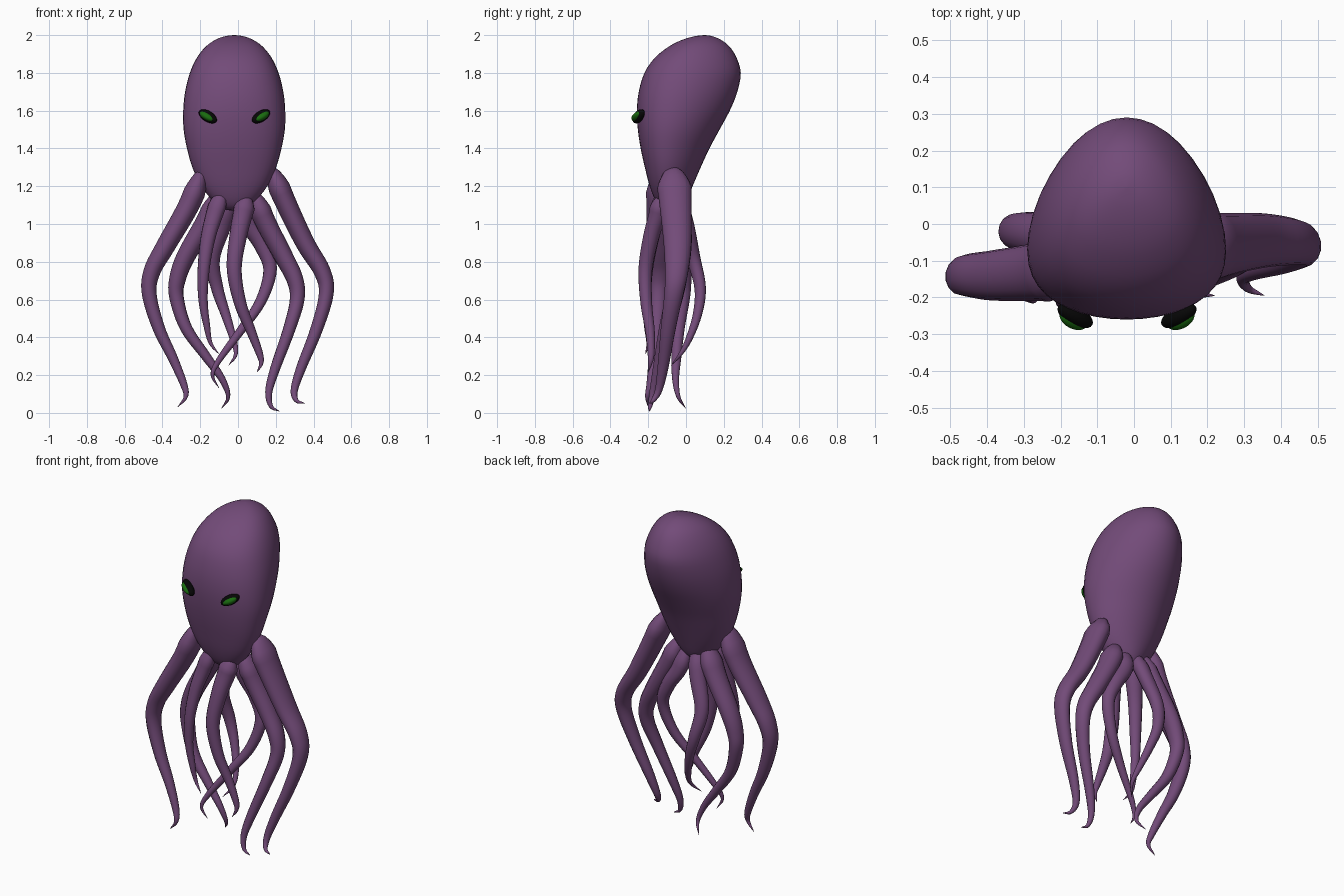
import bpy, bmesh, math
from mathutils import Vector, Matrix


def material(name, rgb):
    m = bpy.data.materials.new(name)
    m.diffuse_color = (*rgb, 1)
    return m


SKIN = material("purple_skin", (0.17, 0.07, 0.19))
BLACK = material("black_rim", (0.002, 0.002, 0.002))
GREEN = material("green_eye", (0.01, 0.15, 0.005))


def spline(keys, steps):
    """Catmull-Rom through tuples of any length."""
    keys = [tuple(2 * a - b for a, b in zip(keys[0], keys[1]))] + list(keys) + \
           [tuple(2 * a - b for a, b in zip(keys[-1], keys[-2]))]
    out = []
    for p0, p1, p2, p3 in zip(keys, keys[1:], keys[2:], keys[3:]):
        for i in range(steps):
            t = i / steps
            out.append(tuple(0.5 * (2 * b + (c - a) * t + (2 * a - 5 * b + 4 * c - d) * t * t
                                    + (3 * b - a - 3 * c + d) * t ** 3)
                             for a, b, c, d in zip(p0, p1, p2, p3)))
    return out + [keys[-2]]


def loft(name, rings, mat):
    """Skin a list of closed rings, capping both ends."""
    bm = bmesh.new()
    rows = [[bm.verts.new(p) for p in ring] for ring in rings]
    n = len(rows[0])
    for a, b in zip(rows, rows[1:]):
        for i in range(n):
            j = (i + 1) % n
            bm.faces.new((a[i], a[j], b[j], b[i]))
    bm.faces.new(rows[0])
    bm.faces.new(rows[-1])
    bmesh.ops.recalc_face_normals(bm, faces=bm.faces)
    for f in bm.faces:
        f.smooth = True
    me = bpy.data.meshes.new(name)
    bm.to_mesh(me)
    bm.free()
    me.materials.append(mat)
    ob = bpy.data.objects.new(name, me)
    bpy.context.collection.objects.link(ob)
    return ob


def ring(center, u, v, n, egg=0.0):
    """Ellipse; egg moves its widest line towards -v."""
    angles = [2 * math.pi * i / n for i in range(n)]
    return [center + u * math.cos(a) + v * (math.sin(a) - egg * math.cos(a) ** 2) for a in angles]


# head: z, half width, front y, back y
HEAD = [(2.0, 0.004, 0.096, 0.104), (1.994, 0.05, 0.045, 0.14), (1.975, 0.10, -0.02, 0.185),
        (1.94, 0.15, -0.09, 0.23), (1.88, 0.198, -0.165, 0.268), (1.8, 0.235, -0.22, 0.29),
        (1.7, 0.26, -0.25, 0.272), (1.6, 0.27, -0.26, 0.232), (1.5, 0.268, -0.255, 0.178),
        (1.4, 0.25, -0.24, 0.124), (1.3, 0.222, -0.218, 0.078), (1.2, 0.175, -0.192, 0.035),
        (1.12, 0.11, -0.16, 0.0), (1.08, 0.055, -0.125, -0.03), (1.07, 0.004, -0.08, -0.07)]
loft("head", [ring(Vector((-0.02, (f + b) / 2, z)), Vector((w, 0, 0)), Vector((0, (b - f) / 2, 0)), 40, 0.2)
              for z, w, f, b in spline(HEAD, 3)], SKIN)


def tentacle(name, radius, flat, angle, path):
    """Tapering tube; flat widens it sideways near the base."""
    pts = [Vector(p) for p in spline(path, 6)]
    side = Vector((-math.sin(math.radians(angle)), math.cos(math.radians(angle)), 0))
    last = len(pts) - 1
    rings = []
    for i, p in enumerate(pts):
        t = i / last
        tan = (pts[min(i + 1, last)] - pts[max(i - 1, 0)]).normalized()
        side_p = (side - tan * side.dot(tan)).normalized()
        r = radius * max(1 - t, 0.002) ** 0.78 * min(1, math.sqrt((i + 0.15) / 4))
        wide = 1 + (flat - 1) * max(0, 1 - 1.3 * t)
        rings.append(ring(p, side_p * r * wide, tan.cross(side_p) * r, 14))
    loft(name, rings, SKIN)


# tentacles: radius, base flatness, outward angle, path
tentacle("right_outer_tentacle", 0.063, 1.6, 0,
         [(0.175, -0.07, 1.30), (0.245, -0.057, 1.13), (0.355, -0.045, 0.90), (0.445, -0.05, 0.75),
          (0.467, -0.065, 0.63), (0.415, -0.095, 0.44), (0.335, -0.122, 0.24), (0.298, -0.145, 0.12),
          (0.31, -0.175, 0.065), (0.355, -0.195, 0.05)])
tentacle("right_inner_tentacle", 0.061, 1.3, 10,
         [(0.08, -0.07, 1.17), (0.14, -0.05, 1.02), (0.235, -0.045, 0.84), (0.30, -0.055, 0.71),
          (0.313, -0.07, 0.60), (0.27, -0.11, 0.44), (0.195, -0.15, 0.23), (0.163, -0.175, 0.11),
          (0.175, -0.19, 0.035), (0.22, -0.195, 0.008)])
tentacle("front_right_tentacle", 0.054, 1.1, -90,
         [(0.05, -0.13, 1.15), (0.025, -0.15, 1.05), (0.0, -0.185, 0.93), (-0.02, -0.215, 0.76),
          (0.012, -0.21, 0.58), (0.07, -0.19, 0.43), (0.115, -0.185, 0.31), (0.122, -0.19, 0.26),
          (0.10, -0.20, 0.215)])
tentacle("back_right_tentacle", 0.048, 1.2, 60,
         [(0.02, -0.05, 1.14), (0.06, -0.02, 1.00), (0.125, -0.01, 0.89), (0.17, -0.02, 0.76),
          (0.12, -0.05, 0.59), (0.01, -0.10, 0.43), (-0.10, -0.14, 0.28), (-0.135, -0.16, 0.20),
          (-0.10, -0.15, 0.13)])
tentacle("left_outer_tentacle", 0.063, 1.45, 180,
         [(-0.185, -0.125, 1.29), (-0.26, -0.13, 1.10), (-0.385, -0.14, 0.88), (-0.455, -0.14, 0.75),
          (-0.47, -0.145, 0.63), (-0.42, -0.155, 0.45), (-0.345, -0.17, 0.29), (-0.287, -0.19, 0.15),
          (-0.277, -0.205, 0.085), (-0.32, -0.2, 0.03)])
tentacle("left_inner_tentacle", 0.06, 1.25, 170,
         [(-0.09, -0.07, 1.18), (-0.165, -0.045, 1.02), (-0.275, -0.025, 0.83), (-0.32, -0.02, 0.71),
          (-0.325, -0.02, 0.61), (-0.275, -0.04, 0.45), (-0.17, -0.05, 0.30), (-0.085, -0.055, 0.18),
          (-0.052, -0.04, 0.085), (-0.088, 0.0, 0.022)])
tentacle("front_left_tentacle", 0.046, 1.2, -120,
         [(-0.08, -0.13, 1.18), (-0.125, -0.15, 1.05), (-0.16, -0.18, 0.92), (-0.182, -0.205, 0.76),
          (-0.185, -0.21, 0.60), (-0.165, -0.205, 0.46), (-0.145, -0.20, 0.37), (-0.10, -0.215, 0.31)])
tentacle("back_left_tentacle", 0.047, 1.2, 110,
         [(-0.04, -0.05, 1.16), (-0.08, 0.0, 1.00), (-0.135, 0.04, 0.82), (-0.11, 0.075, 0.66),
          (-0.065, 0.06, 0.52), (-0.025, 0.015, 0.39), (-0.012, -0.03, 0.31), (-0.05, -0.08, 0.25)])


# eyes: black rims with green centres, slanted and mirrored
def eye_part(name, x, side, push, size, mat):
    bpy.ops.mesh.primitive_uv_sphere_add(segments=24, ring_count=14)
    ob = bpy.context.object
    ob.name = name
    turn = Matrix.Rotation(side * math.radians(28), 4, 'Z') @ Matrix.Rotation(-side * math.radians(28), 4, 'Y')
    turn = Matrix.Translation((x, -0.25, 1.57)) @ turn
    ob.data.transform(turn @ Matrix.Translation((0, push, 0)) @ Matrix.Diagonal((*size, 1)))
    ob.data.materials.append(mat)
    bpy.ops.object.shade_smooth()


for label, x, side in (("right", 0.122, 1), ("left", -0.16, -1)):
    eye_part(label + "_eye_rim", x, side, 0, (0.058, 0.026, 0.029), BLACK)
    eye_part(label + "_eye", x, side, -0.012, (0.044, 0.024, 0.019), GREEN)
